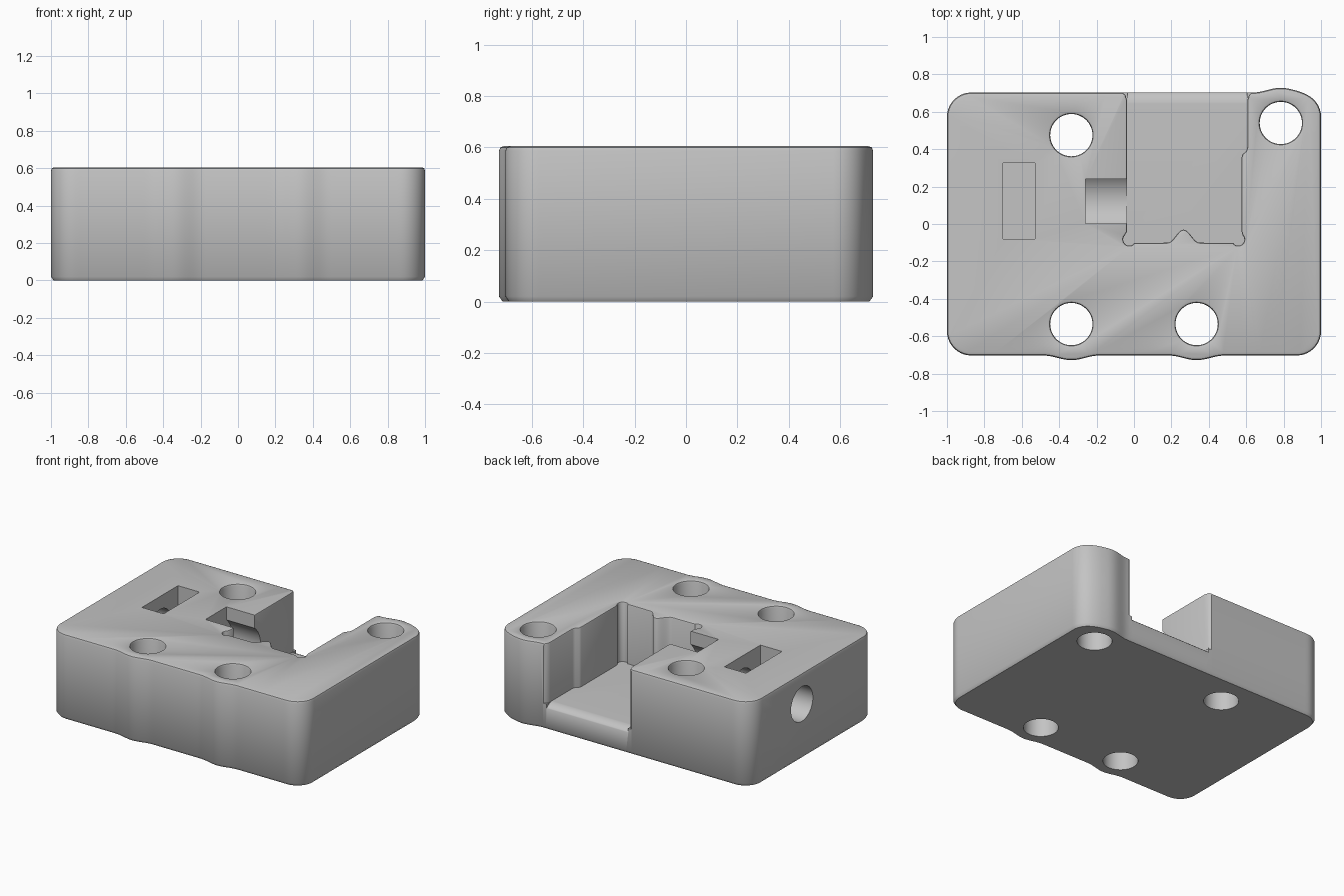
import bpy, bmesh, math
from mathutils import Vector, Matrix

if "Cube" in bpy.data.objects:
    bpy.data.objects.remove(bpy.data.objects["Cube"])

H = 0.605
grey = bpy.data.materials.new("plain grey")
grey.use_nodes = True
grey.diffuse_color = (0.55, 0.55, 0.55, 1)
grey.node_tree.nodes["Principled BSDF"].inputs["Base Color"].default_value = (0.55, 0.55, 0.55, 1)


def arc(cx, cy, r, a0, a1, n):
    angles = [math.radians(a0 + (a1 - a0) * i / n) for i in range(n + 1)]
    return [(cx + r * math.cos(a), cy + r * math.sin(a)) for a in angles]


def offset(points, d):
    """Move a counter-clockwise outline inward by d."""
    out = []
    for i, p in enumerate(points):
        a, b = Vector(points[i - 1]), Vector(points[(i + 1) % len(points)])
        t = (b - a).normalized()
        out.append((p[0] - t.y * d, p[1] + t.x * d))
    return out


def loft(name, outline, levels):
    """Stack an outline at (height, inset) levels into a closed solid."""
    bm = bmesh.new()
    rings = [[bm.verts.new((x, y, z)) for x, y in offset(outline, d)] for z, d in levels]
    n = len(outline)
    for lo, hi in zip(rings, rings[1:]):
        for i in range(n):
            j = (i + 1) % n
            bm.faces.new((lo[i], lo[j], hi[j], hi[i]))
    bm.faces.new(rings[0][::-1])
    bm.faces.new(rings[-1])
    bmesh.ops.recalc_face_normals(bm, faces=bm.faces[:])
    mesh = bpy.data.meshes.new(name)
    bm.to_mesh(mesh)
    bm.free()
    mesh.materials.append(grey)
    ob = bpy.data.objects.new(name, mesh)
    bpy.context.collection.objects.link(ob)
    return ob


def box(name, x0, x1, y0, y1, z0, z1):
    return loft(name, [(x0, y0), (x1, y0), (x1, y1), (x0, y1)], [(z0, 0), (z1, 0)])


def along_x(name, profile, x0, x1):
    """Extrude a (y, z) profile along x."""
    ob = loft(name, profile, [(x0, 0), (x1, 0)])
    ob.data.transform(Matrix(((0, 0, 1, 0), (1, 0, 0, 0), (0, 1, 0, 0), (0, 0, 0, 1))))
    return ob


# Block outline: rounded rectangle with gentle swellings beside the screw holes
screws = [(-0.335, 0.475), (-0.335, -0.535), (0.335, -0.535), (0.785, 0.54)]
R, HY = 0.13, 0.703
outline = []
for sx, sy, a in ((1, 1, 0), (-1, 1, 90), (-1, -1, 180), (1, -1, 270)):
    outline += arc(sx * (1 - R), sy * (HY - R), R, a, a + 90, 10)
    if a in (0, 180):
        outline += [(sx * (1 - R) * (1 - 2 * i / 80), sy * HY) for i in range(1, 80)]


def swell(p):
    x, y = p
    for cx, side in ((-0.335, -1), (0.335, -1), (0.785, 1)):
        if y * side > 0.6 and abs(x - cx) < 0.15:
            y += side * 0.0125 * (1 + math.cos(math.pi * (x - cx) / 0.15))
    return x, y


outline = [swell(p) for p in outline]
body = loft("clamp_block", outline,
            [(0, 0.014), (0.02, 0), (H - 0.018, 0), (H - 0.005, 0.005), (H, 0.018)])

# Screw holes with softened mouths
cutters = []
for x, y in screws:
    cutters.append(loft("screw_hole_cutter", arc(x, y, 0.113, 0, 352.5, 47),
                        [(-0.1, 0), (H - 0.014, 0), (H - 0.004, -0.004), (H, -0.014), (H + 0.1, -0.014)]))

# Pocket open to the back, with relieved corners and a nub in the front wall
nub = [(0.265 + 0.085 * t, -0.1 + 0.035 * (1 + math.cos(math.pi * t)))
       for t in [i / 8 for i in range(-8, 9)]]
pocket = (arc(-0.025, -0.083, 0.033, 140, 325, 12) + nub
          + arc(0.557, -0.083, 0.033, 215, 405, 12)
          + [(0.575, -0.04), (0.575, 0.355), (0.58, 0.372), (0.6, 0.39), (0.606, 0.41),
             (0.606, 0.66), (0.615, 0.69), (0.637, 0.708), (0.637, 0.9),
             (-0.07, 0.9), (-0.07, 0.708), (-0.046, 0.69), (-0.037, 0.66), (-0.037, -0.04)])
cutters.append(loft("pocket_cutter", pocket,
                    [(0.18, 0), (H - 0.01, 0), (H - 0.003, -0.003), (H, -0.01), (H + 0.1, -0.01)]))

# Rounded lip at the back of the pocket floor
lip = [(0.9, 0.13), (0.9, 0.3), (0.63, 0.3), (0.63, 0.181)]
lip += [(0.63 + 0.08 * math.sin(a), 0.13 + 0.051 * math.cos(a))
        for a in [math.pi / 2 * i / 6 for i in range(1, 7)]]
cutters.append(along_x("lip_cutter", lip, -0.036, 0.605))

# Nut slot, side bore, and barrel seat with its opening
cutters.append(box("nut_slot_cutter", -0.7, -0.53, -0.08, 0.325, 0.19, H + 0.1))
cutters.append(along_x("bore_cutter", arc(0.125, 0.39, 0.123, 0, 352.5, 47), -1.1, -0.2))
cutters.append(along_x("barrel_seat_cutter", arc(0.123, 0.37, 0.184, 0, 354, 59), -0.26, 0.02))
cutters.append(box("seat_opening_cutter", -0.259, 0.021, 0.004, 0.24, 0.37, H + 0.1))

for c in cutters:
    c.hide_render = True
    m = body.modifiers.new(c.name, "BOOLEAN")
    m.operation, m.solver, m.object = "DIFFERENCE", "EXACT", c

# Bake the cuts and drop the cutters
bpy.context.view_layer.update()
baked = bpy.data.meshes.new_from_object(body.evaluated_get(bpy.context.evaluated_depsgraph_get()))
body.modifiers.clear()
body.data = baked
for c in cutters:
    bpy.data.objects.remove(c)

bpy.ops.object.select_all(action="DESELECT")
body.select_set(True)
bpy.context.view_layer.objects.active = body
bpy.ops.object.shade_smooth_by_angle(angle=math.radians(35))
